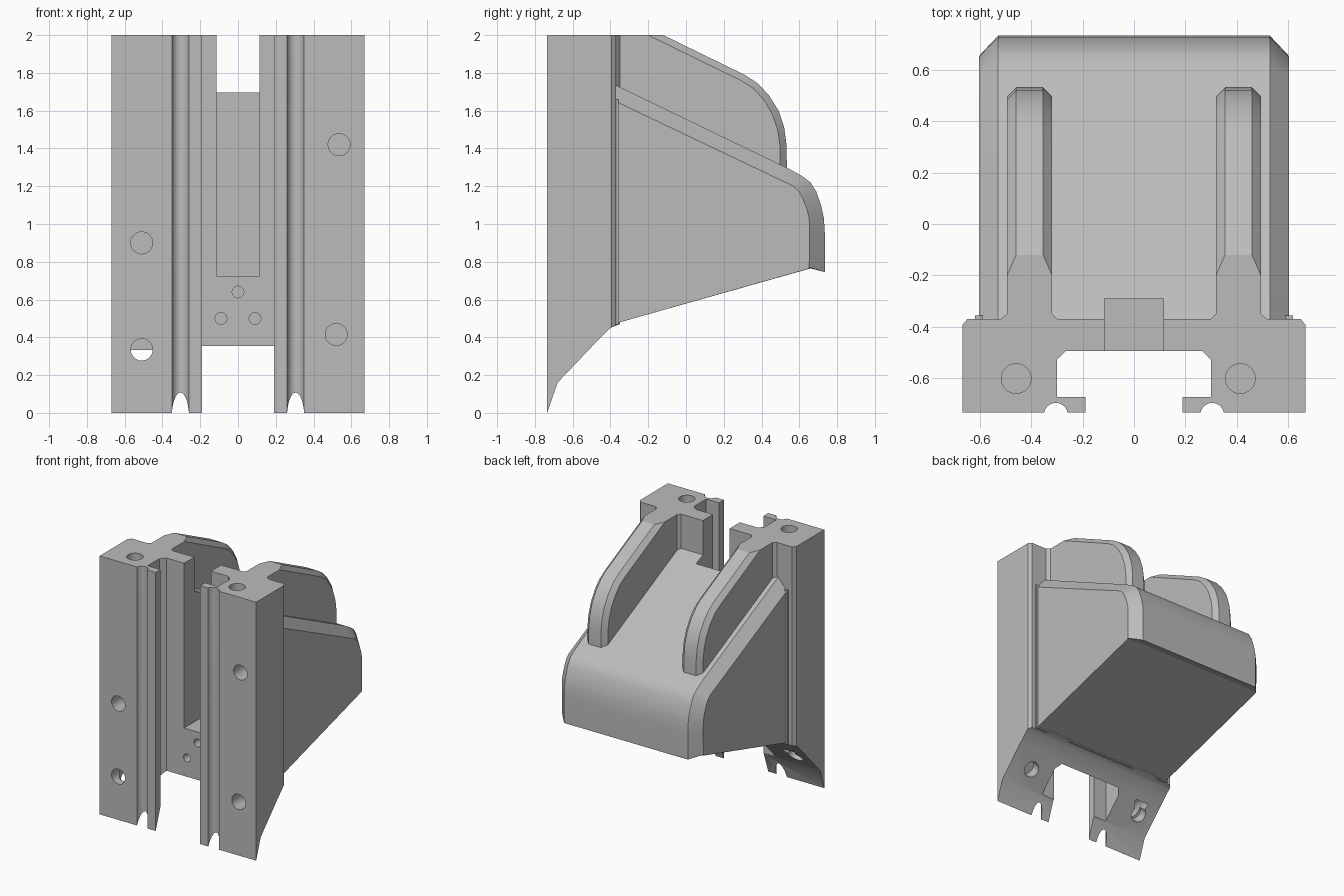
import bpy, bmesh, math
from mathutils import Vector

if "Cube" in bpy.data.objects:
    bpy.data.objects.remove(bpy.data.objects["Cube"])

grey = bpy.data.materials.new("plain grey")
grey.use_nodes = True
grey.diffuse_color = (0.5, 0.5, 0.5, 1)
grey.node_tree.nodes["Principled BSDF"].inputs["Base Color"].default_value = (0.5, 0.5, 0.5, 1)


def loft(name, rings):
    """Skin matching rings of points and cap both ends."""
    bm = bmesh.new()
    loops = [[bm.verts.new(p) for p in ring] for ring in rings]
    for a, b in zip(loops, loops[1:]):
        for i in range(len(a)):
            j = (i + 1) % len(a)
            bm.faces.new((a[i], a[j], b[j], b[i]))
    bm.faces.new(loops[0])
    bm.faces.new(loops[-1])
    bmesh.ops.recalc_face_normals(bm, faces=bm.faces)
    mesh = bpy.data.meshes.new(name)
    bm.to_mesh(mesh)
    bm.free()
    mesh.materials.append(grey)
    obj = bpy.data.objects.new(name, mesh)
    bpy.context.collection.objects.link(obj)
    return obj


def box(name, x, y, z):
    corners = [(x[0], y[0]), (x[1], y[0]), (x[1], y[1]), (x[0], y[1])]
    return loft(name, [[(a, b, h) for a, b in corners] for h in z])


def drill(start, direction, radius, depth):
    """Round cutter that begins slightly outside the surface."""
    d = Vector(direction).normalized()
    u = d.orthogonal().normalized()
    v = d.cross(u)
    rings = []
    for t in (-0.05, depth):
        c = Vector(start) + d * t
        rings.append([c + radius * (u * math.cos(k * math.tau / 32) + v * math.sin(k * math.tau / 32))
                      for k in range(32)])
    return loft("drill", rings)


def cut(target, cutter):
    mod = target.modifiers.new("cut", "BOOLEAN")
    mod.operation = "DIFFERENCE"
    mod.solver = "EXACT"
    mod.object = cutter
    bpy.context.view_layer.objects.active = target
    bpy.ops.object.modifier_apply(modifier=mod.name)
    bpy.data.objects.remove(cutter)


def sided(x0, x1, bevel, low, high):
    """Side profiles skinned across the width, with bevelled rims."""
    spans = [(x0, low), (x0 + bevel, high), (x1 - bevel, high), (x1, low)]
    return [[(x, y, z) for y, z in prof] for x, prof in spans]


# Mounting plate with a T-slot and two round front grooves
groove = [(0.305 - 0.046 * math.cos(a), -0.744 + 0.046 * math.sin(a))
          for a in (math.radians(11 + 158 * k / 14) for k in range(15))]
half = [(0.265, -0.495), (0.30, -0.53), (0.30, -0.675), (0.19, -0.675), (0.19, -0.735)]
half += groove
half += [(0.67, -0.735), (0.67, -0.395), (0.65, -0.37), (0.52, -0.37),
         (0.495, -0.35), (0.32, -0.35), (0.30, -0.37)]
outline = half + [(-x, y) for x, y in reversed(half)]
plate = loft("mounting_plate", [[(x, y, z) for x, y in outline] for z in (0, 2)])

# Sloping underside of the plate
under = [(-0.735, 0), (-0.68, 0.16), (-0.48, 0.37), (-0.40, 0.45), (-0.30, 0.49),
         (-0.30, -0.1), (-0.735, -0.1)]
cut(plate, loft("underside", [[(x, y, z) for y, z in under] for x in (-0.8, 0.8)]))

# Wedge body with bevelled rims
body_high = [(-0.42, 1.759), (0.55, 1.29), (0.62, 1.25), (0.66, 1.22), (0.69, 1.17),
             (0.715, 1.10), (0.73, 1.03), (0.735, 0.95), (0.735, 0.745), (0.66, 0.765), (-0.42, 0.46)]
body_low = [(-0.42, 1.672), (0.50, 1.233), (0.57, 1.20), (0.60, 1.17), (0.62, 1.13),
            (0.64, 1.08), (0.652, 1.03), (0.655, 0.95), (0.652, 0.77), (0.65, 0.763), (-0.42, 0.46)]
body = loft("wedge_body", sided(-0.605, 0.605, 0.075, body_low, body_high))
box("body_collar", (-0.62, 0.62), (-0.385, -0.357), (0.468, 1.66))

# Pocket behind the slot, open at the top
for part in (plate, body, bpy.data.objects["body_collar"]):
    cut(part, box("pocket", (-0.115, 0.115), (-0.6, -0.29), (0.725, 2.1)))

# Front holes, small slot holes, top holes and underside holes
back = (0, 1, 0)
for x, z, depth in ((-0.51, 0.90, 0.2), (-0.51, 0.335, 0.22), (0.535, 1.42, 0.2), (0.52, 0.415, 0.2)):
    cut(plate, drill((x, -0.735, z), back, 0.058, depth))
for x, z in ((0, 0.64), (-0.09, 0.50), (0.09, 0.50)):
    cut(plate, drill((x, -0.495, z), back, 0.031, 0.07))
for x in (-0.46, 0.415):
    cut(plate, drill((x, -0.603, 2), (0, 0, -1), 0.058, 0.25))
for x in (-0.53, 0.48):
    cut(plate, drill((x, -0.58, 0.265), (0, -0.72, 0.69), 0.058, 0.08))

# Pair of curved ribs
rib_high = [(-0.36, 2), (-0.12, 2), (0.31, 1.79), (0.38, 1.745), (0.44, 1.68), (0.49, 1.60),
            (0.52, 1.51), (0.532, 1.42), (0.535, 1.25), (-0.36, 1.6)]
rib_low = [(-0.36, 2), (-0.20, 2), (0.29, 1.76), (0.355, 1.72), (0.41, 1.66), (0.455, 1.585),
           (0.485, 1.50), (0.497, 1.42), (0.50, 1.25), (-0.36, 1.6)]
for name, x0, x1 in (("left_rib", 0.32, 0.495), ("right_rib", -0.495, -0.32)):
    loft(name, sided(x0, x1, 0.035, rib_low, rib_high))

# Smooth the curved areas and keep the edges crisp
bpy.ops.object.select_all(action="DESELECT")
for name in ("mounting_plate", "wedge_body", "left_rib", "right_rib"):
    obj = bpy.data.objects[name]
    obj.select_set(True)
    bpy.context.view_layer.objects.active = obj
bpy.ops.object.shade_smooth_by_angle(angle=math.radians(25))
